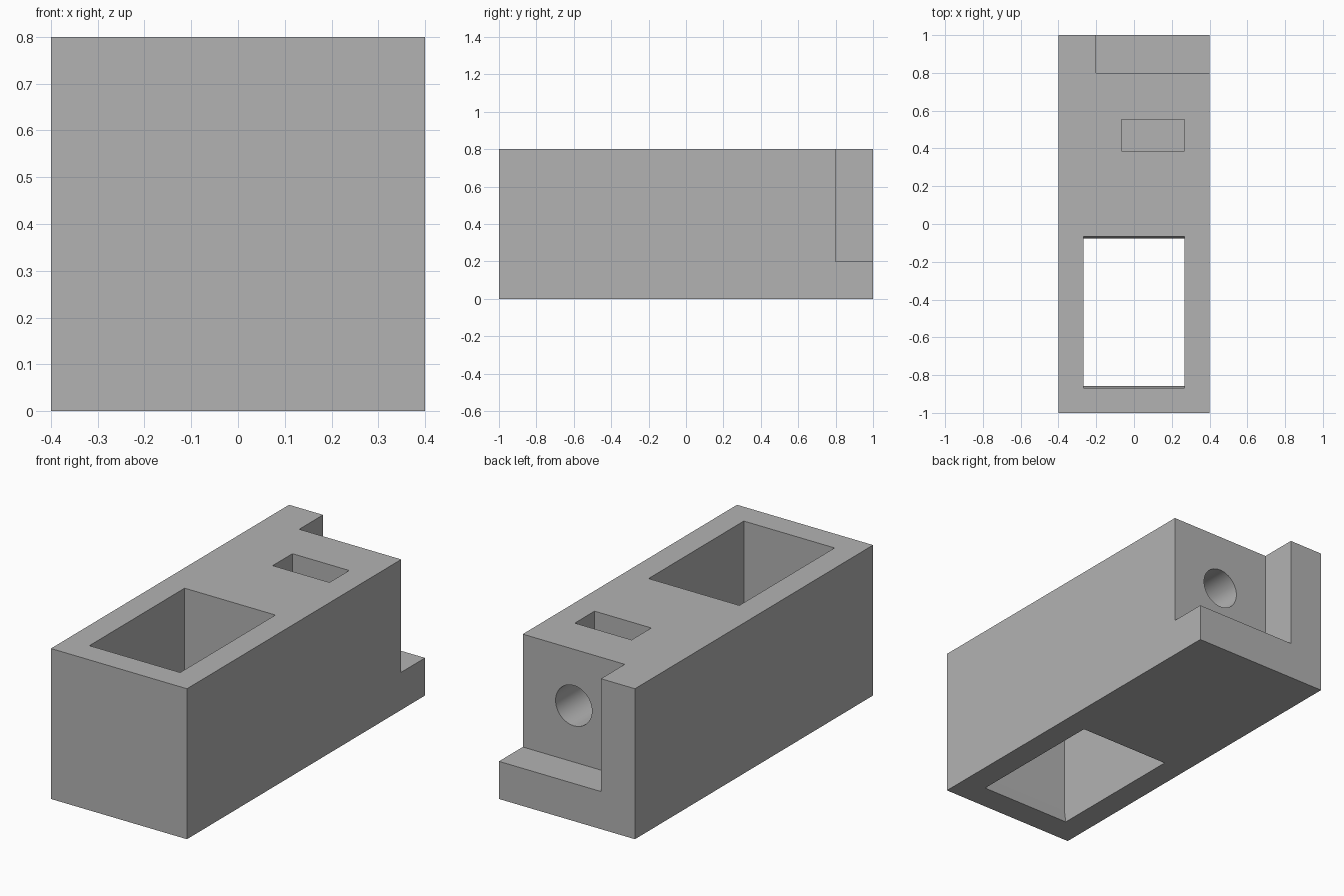
import bpy
import math
from mathutils import Matrix

cube = bpy.data.objects.get("Cube")
if cube:
    bpy.data.objects.remove(cube, do_unlink=True)

grey = bpy.data.materials.new("plain grey")
grey.use_nodes = True
colour = (0.45, 0.45, 0.45, 1)
grey.diffuse_color = colour
grey.node_tree.nodes["Principled BSDF"].inputs["Base Color"].default_value = colour


def box(name, x, y, z):
    """Box between the given (low, high) limits on each axis."""
    bpy.ops.mesh.primitive_cube_add(size=1)
    ob = bpy.context.object
    ob.name = name
    sides = (x, y, z)
    ob.data.transform(Matrix.Diagonal([b - a for a, b in sides] + [1]))
    ob.data.transform(Matrix.Translation([(a + b) / 2 for a, b in sides]))
    ob.data.materials.append(grey)
    return ob


def cut(target, cutter):
    """Subtract the cutter and remove it."""
    mod = target.modifiers.new("cut", 'BOOLEAN')
    mod.operation = 'DIFFERENCE'
    mod.solver = 'EXACT'
    mod.object = cutter
    cutter.hide_render = True
    bpy.context.view_layer.objects.active = target
    bpy.ops.object.modifier_apply(modifier=mod.name)
    bpy.data.objects.remove(cutter, do_unlink=True)


# Solid block
body = box("holder_block", (-0.4, 0.4), (-1, 1), (0, 0.8))

# Corner notch at the back, leaving a post and a foot
cut(body, box("notch_cutter", (-0.2, 0.5), (0.8, 1.1), (0.2, 0.9)))

# Through pocket, tapering slightly at the bottom to form a retaining lip
front, back, lip = -0.867, -0.067, 0.01
cut(body, box("pocket_cutter", (-0.267, 0.267), (front, back), (0.067, 0.9)))
taper = box("lip_cutter", (-0.267, 0.267), (front, back), (0, 0.067))
for v in taper.data.vertices:
    if v.co.z < 0.01:
        v.co.y += lip if v.co.y < -0.4 else -lip
        v.co.z = -0.001
cut(body, taper)

# Nut slot in the top
cut(body, box("slot_cutter", (-0.067, 0.267), (0.387, 0.553), (0.333, 0.9)))

# Round screw hole running forward from the notch
bpy.ops.mesh.primitive_cylinder_add(vertices=48, radius=0.107, depth=0.7,
                                    location=(0.1, 0.55, 0.5),
                                    rotation=(math.pi / 2, 0, 0))
drill = bpy.context.object
drill.name = "hole_cutter"
drill.data.materials.append(grey)
cut(body, drill)

# Smooth the hole, keep the block edges sharp
bpy.ops.object.select_all(action='DESELECT')
body.select_set(True)
bpy.context.view_layer.objects.active = body
bpy.ops.object.shade_smooth_by_angle(angle=math.radians(30))
# The shallow lip must stay crisp, so only narrow hole walls remain smooth
for p in body.data.polygons:
    p.use_smooth = abs(p.normal.y) < 0.01 and math.hypot(
        p.center.x - 0.1, p.center.z - 0.5) < 0.115 and p.area < 0.02
